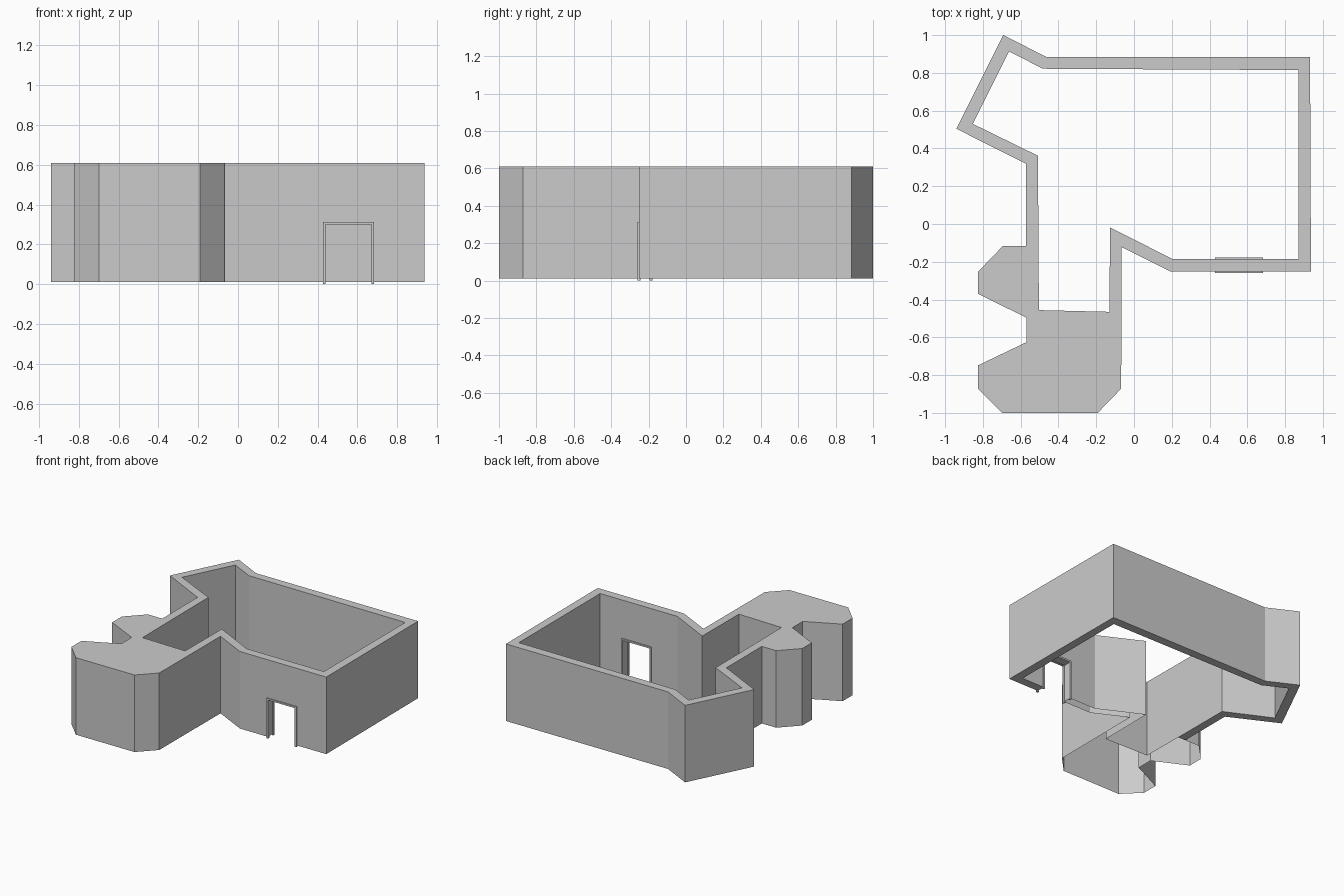
import bpy, bmesh
from mathutils import Vector

if "Cube" in bpy.data.objects:
    bpy.data.objects.remove(bpy.data.objects["Cube"])

Z0, Z1, DOOR_Z = 0.01, 0.61, 0.302
DOOR_L, DOOR_R = 0.435, 0.675

# Plan outlines, counter-clockwise from the right door jamb to the left one
outer = [(DOOR_R, -0.252), (0.937, -0.252), (0.932, 0.885), (-0.465, 0.885),
         (-0.692, 1.0), (-0.94, 0.504), (-0.571, 0.318), (-0.571, -0.117),
         (-0.695, -0.117), (-0.825, -0.252), (-0.825, -0.37), (-0.568, -0.497),
         (-0.568, -0.625), (-0.825, -0.748), (-0.825, -0.872), (-0.697, -1.0),
         (-0.192, -1.0), (-0.068, -0.872), (-0.065, -0.122), (0.193, -0.252),
         (DOOR_L, -0.252)]
inner = [(DOOR_R, -0.186), (0.87, -0.186), (0.87, 0.815), (-0.481, 0.822),
         (-0.662, 0.913), (-0.853, 0.53), (-0.508, 0.361), (-0.506, -0.117),
         (-0.503, -0.456), (-0.13, -0.465), (-0.127, -0.018), (0.205, -0.186),
         (DOOR_L, -0.186)]
PAIRED = 8  # leading points whose wall is closed underneath


def finish(bm, name):
    mesh = bpy.data.meshes.new(name)
    bm.to_mesh(mesh)
    bm.free()
    obj = bpy.data.objects.new(name, mesh)
    bpy.context.collection.objects.link(obj)
    return obj


def face(bm, *pts):
    return bm.faces.new([bm.verts.new(p) for p in pts])


def wall_ring(bm, loop, flip):
    """Upright faces along a closed plan; the last segment is the door lintel."""
    for i, a in enumerate(loop):
        b = loop[(i + 1) % len(loop)]
        low = DOOR_Z if i == len(loop) - 1 else Z0
        pts = [(*a, low), (*b, low), (*b, Z1), (*a, Z1)]
        face(bm, *(pts[::-1] if flip else pts))


# Walls, with the lobed entrance block left hollow from below
bm = bmesh.new()
edges = []
for loop in (outer, inner):
    vs = [bm.verts.new((*p, Z1)) for p in loop]
    edges += [bm.edges.new((v, vs[(i + 1) % len(vs)])) for i, v in enumerate(vs)]
bmesh.ops.triangle_fill(bm, edges=edges, use_beauty=True, normal=Vector((0, 0, 1)))
bm.normal_update()
for f in bm.faces:
    if f.normal.z < 0:
        f.normal_flip()
wall_ring(bm, outer, False)
wall_ring(bm, inner, True)

# Underside of the closed wall run
for i in range(PAIRED - 1):
    face(bm, *[(*p, Z0) for p in (outer[i], inner[i], inner[i + 1], outer[i + 1])])

# Door reveal: two jambs and the lintel soffit
for o, n, flip in ((outer[0], inner[0], False), (outer[-1], inner[-1], True)):
    pts = [(*o, Z0), (*o, DOOR_Z), (*n, DOOR_Z), (*n, Z0)]
    face(bm, *(pts[::-1] if flip else pts))
face(bm, *[(*p, DOOR_Z) for p in (outer[-1], inner[-1], inner[0], outer[0])])
bmesh.ops.remove_doubles(bm, verts=bm.verts, dist=0.0005)
finish(bm, "walls")

# Door trims: a slim portal on each face of the wall
profile = [(0.428, 0), (0.44, 0), (0.44, 0.3), (0.67, 0.3),
           (0.67, 0), (0.684, 0), (0.684, 0.313), (0.428, 0.313)]
for name, y, depth in (("door_trim_outside", -0.26, 0.017),
                       ("door_trim_inside", -0.195, 0.017)):
    bm = bmesh.new()
    f = face(bm, *[(x, y, z) for x, z in profile])
    ext = bmesh.ops.extrude_face_region(bm, geom=[f], use_keep_orig=True)
    moved = [g for g in ext["geom"] if isinstance(g, bmesh.types.BMVert)]
    bmesh.ops.translate(bm, verts=moved, vec=(0, depth, 0))
    bmesh.ops.recalc_face_normals(bm, faces=bm.faces)
    finish(bm, name)
